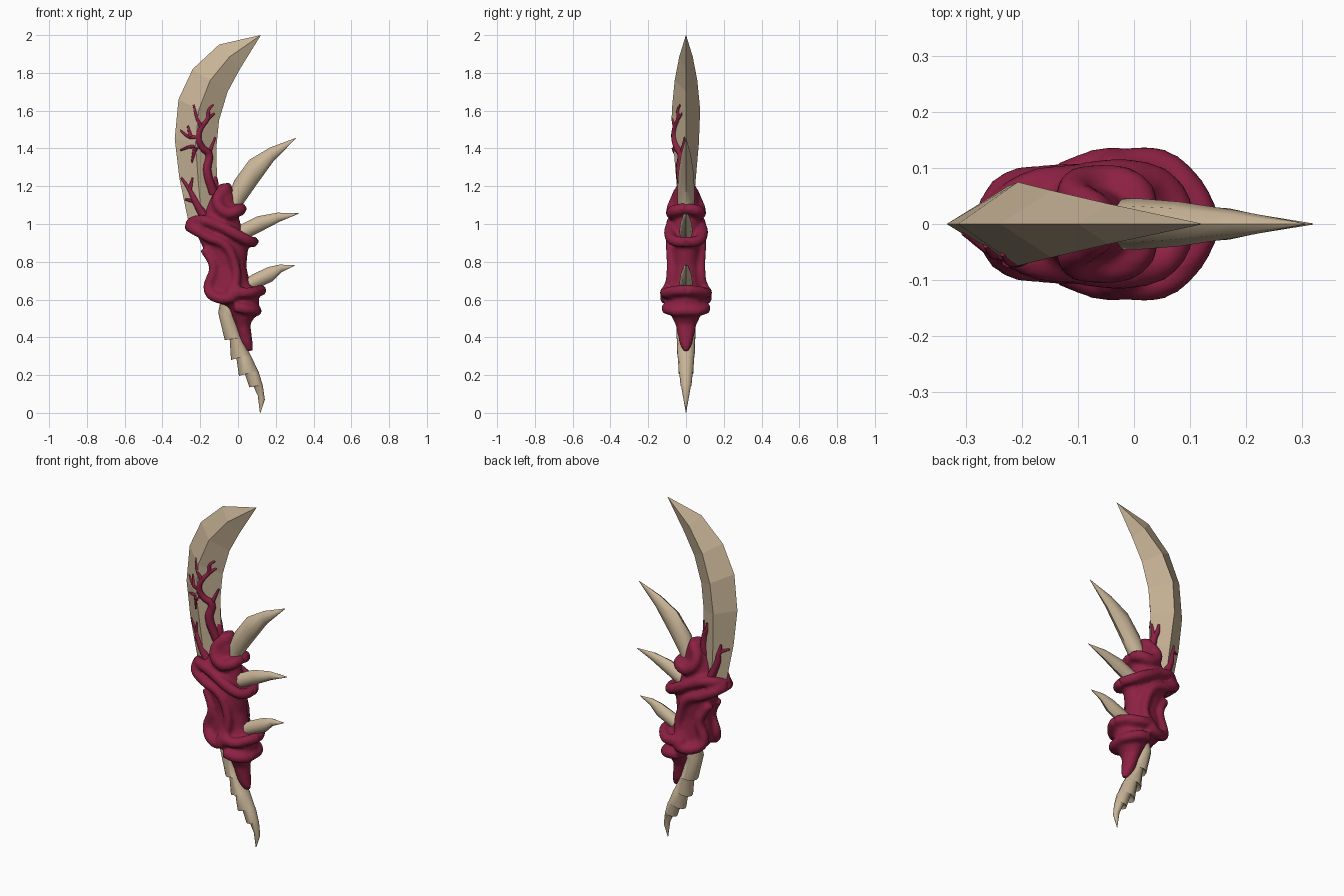
import bpy, bmesh, math
from mathutils import Vector
from mathutils.bvhtree import BVHTree

cube = bpy.data.objects.get("Cube")
if cube:
    bpy.data.objects.remove(cube, do_unlink=True)


def material(name, rgb):
    m = bpy.data.materials.new(name)
    m.use_nodes = True
    m.diffuse_color = (*rgb, 1)
    m.node_tree.nodes["Principled BSDF"].inputs["Base Color"].default_value = (*rgb, 1)
    return m


BONE = material("pale bone", (0.58, 0.46, 0.31))
FLESH = material("crimson flesh", (0.26, 0.015, 0.055))


def add_object(name, data, mat):
    ob = bpy.data.objects.new(name, data)
    bpy.context.scene.collection.objects.link(ob)
    data.materials.clear()
    data.materials.append(mat)
    return ob


def baked(ob):
    """Mesh of an object with its modifiers applied."""
    dg = bpy.context.evaluated_depsgraph_get()
    return bpy.data.meshes.new_from_object(ob.evaluated_get(dg))


def loft(name, rings, sides, mat, angle=None):
    """Skin of elliptical sections, each given by two outline points and a half depth."""
    bm = bmesh.new()
    loops = []
    for xl, zl, xr, zr, depth in rings:
        a, b = Vector((xl, 0, zl)), Vector((xr, 0, zr))
        mid, half = (a + b) / 2, (a - b) / 2
        turn = [math.tau * i / sides for i in range(sides)]
        loops.append([bm.verts.new(mid + half * math.cos(t) + Vector((0, depth * math.sin(t), 0)))
                      for t in turn])
    for p, q in zip(loops, loops[1:]):
        for i in range(sides):
            j = (i + 1) % sides
            bm.faces.new((p[i], p[j], q[j], q[i]))
    bm.faces.new(loops[0])
    bm.faces.new(loops[-1])
    bmesh.ops.recalc_face_normals(bm, faces=bm.faces)
    me = bpy.data.meshes.new(name)
    bm.to_mesh(me)
    bm.free()
    ob = add_object(name, me, mat)
    if angle:
        bpy.ops.object.select_all(action="DESELECT")
        ob.select_set(True)
        bpy.context.view_layer.objects.active = ob
        bpy.ops.object.shade_smooth_by_angle(angle=math.radians(angle))
    return ob


def tubes(name, paths, resolution):
    """Mesh of round strands through (x, y, z, radius) points."""
    cu = bpy.data.curves.new(name, "CURVE")
    cu.dimensions = "3D"
    cu.bevel_depth = 1
    cu.bevel_resolution = 2
    cu.resolution_u = resolution
    cu.use_fill_caps = True
    for path in paths:
        sp = cu.splines.new("BEZIER")
        sp.bezier_points.add(len(path) - 1)
        for bp, (x, y, z, r) in zip(sp.bezier_points, path):
            bp.co, bp.radius = (x, y, z), r
            bp.handle_left_type = bp.handle_right_type = "AUTO"
    ob = add_object(name + " curve", cu, FLESH)
    me = baked(ob)
    bpy.data.objects.remove(ob, do_unlink=True)
    return me


# Curved blade with a diamond section
blade = loft("blade", [
    (-.26, 1.0, -.12, 1.0, .035), (-.31, 1.24, -.11, 1.2, .05), (-.335, 1.45, -.115, 1.4, .068),
    (-.315, 1.66, -.10, 1.55, .075), (-.24, 1.82, -.055, 1.7, .06), (-.10, 1.95, .01, 1.82, .036),
    (.119, 2.0, .12, 1.998, .001)], 4, BONE)

# Three curved side spikes
spikes = {
    "upper_spike": [(-.06, 1.12, .0, 1.03, .045), (-.02, 1.23, .03, 1.11, .046), (.06, 1.34, .10, 1.21, .04),
                    (.17, 1.405, .19, 1.335, .025), (.306, 1.456, .307, 1.453, .001)],
    "middle_spike": [(-.04, .98, -.03, .89, .035), (.02, 1.0, .05, .925, .035), (.10, 1.04, .14, .97, .03),
                     (.21, 1.06, .22, 1.012, .018), (.32, 1.057, .32, 1.054, .001)],
    "lower_spike": [(.01, .69, .02, .62, .035), (.08, .735, .09, .655, .034), (.16, .772, .18, .695, .028),
                    (.22, .785, .23, .745, .016), (.30, .782, .30, .779, .001)],
}
for name, rings in spikes.items():
    loft(name, rings, 8, BONE, 50)

# Tapering tail with overlapping plates along one edge
loft("tail", [
    (-.08, .66, .02, .64, .045), (-.105, .53, -.015, .51, .05), (-.07, .385, .02, .40, .05),
    (-.045, .405, .025, .385, .048), (-.037, .28, .065, .31, .046), (-.01, .30, .07, .30, .043),
    (.005, .195, .105, .225, .039), (.032, .22, .11, .215, .036), (.06, .135, .13, .15, .029),
    (.078, .15, .132, .14, .026), (.105, .09, .142, .07, .015), (.116, 0, .12, .002, .001)], 12, BONE, 40)

# Fleshy grip: a core plus mirrored folds, fused into one smooth skin
grip = loft("grip", [
    (-.10, 1.21, -.04, 1.22, .04), (-.15, 1.13, -.01, 1.14, .062), (-.19, 1.04, .0, 1.05, .078),
    (-.23, .97, .03, .95, .08), (-.18, .86, .055, .87, .08), (-.15, .77, .045, .78, .075),
    (-.17, .65, .06, .70, .085), (-.14, .60, .11, .62, .10), (-.06, .56, .11, .54, .095),
    (-.015, .46, .065, .47, .055), (.005, .38, .08, .36, .035), (.03, .33, .08, .325, .015)], 20, FLESH)
folds = [
    # collar sweeping down the middle
    [(-.26, 0, .99, .032), (-.23, .06, .97, .03), (-.16, .08, .93, .028), (-.07, .085, .89, .025),
     (-.02, .08, .80, .025), (-.01, .085, .70, .025), (-.04, .105, .63, .032)],
    # upper collar
    [(-.26, 0, 1.0, .03), (-.20, .06, 1.02, .03), (-.10, .08, .99, .03), (.0, .085, .94, .032),
     (.06, .06, .91, .03), (.085, 0, .905, .03)],
    # shoulder
    [(-.065, .02, 1.19, .035), (-.11, .06, 1.12, .03), (-.06, .075, 1.06, .034), (.0, .06, 1.07, .034),
     (.02, 0, 1.085, .03)],
    # hollow's outer rim
    [(-.18, .04, .87, .025), (-.13, .06, .77, .025), (-.155, .06, .65, .03), (-.11, .09, .61, .03),
     (-.04, .11, .61, .03), (.01, .10, .66, .025)],
    # lower lobes
    [(-.01, .11, .64, .03), (.05, .105, .635, .03), (.10, .06, .645, .03), (.13, 0, .65, .03)],
    [(-.02, .10, .56, .028), (.04, .10, .55, .03), (.09, .06, .54, .028), (.10, 0, .54, .028)],
]
mirrored = [[(x, s * y, z, r) for x, y, z, r in f] for f in folds for s in (-1, 1)]
bm = bmesh.new()
bm.from_mesh(grip.data)
bm.from_mesh(tubes("folds", mirrored, 6))
bmesh.ops.recalc_face_normals(bm, faces=bm.faces)
bm.to_mesh(grip.data)
bm.free()
remesh = grip.modifiers.new("fuse", "REMESH")
remesh.mode = "VOXEL"
remesh.voxel_size = 0.011
soften = grip.modifiers.new("soften", "SMOOTH")
soften.factor = 0.5
soften.iterations = 5
skin = baked(grip)
grip.modifiers.clear()
grip.data = skin
skin.shade_smooth()

# Branching veins laid on both faces of the blade
bm = bmesh.new()
bm.from_mesh(blade.data)
tree = BVHTree.FromBMesh(bm)
bm.free()


def vein(points, side, thick, thin):
    path = []
    for i, (x, z) in enumerate(points):
        hit = tree.ray_cast(Vector((x, side, z)), Vector((0, -side, 0)))[0]
        r = thick + (thin - thick) * i / (len(points) - 1)
        path.append((x, hit.y if hit else 0, z, r))
    return path


front = [
    vein([(-.13, 1.16), (-.165, 1.29), (-.155, 1.37), (-.19, 1.405), (-.21, 1.46), (-.195, 1.51),
          (-.16, 1.56), (-.155, 1.605), (-.13, 1.63)], -1, .026, .006),
    vein([(-.18, 1.04), (-.225, 1.12), (-.255, 1.18), (-.30, 1.245)], -1, .024, .006)]
twigs = [
    [(-.195, 1.51), (-.22, 1.57), (-.235, 1.63)], [(-.16, 1.56), (-.125, 1.585)],
    [(-.21, 1.46), (-.255, 1.46), (-.305, 1.495)], [(-.19, 1.405), (-.245, 1.41), (-.305, 1.39)],
    [(-.225, 1.405), (-.245, 1.325)], [(-.155, 1.37), (-.14, 1.41), (-.12, 1.46)],
    [(-.225, 1.12), (-.28, 1.13)], [(-.255, 1.18), (-.24, 1.245)], [(-.25, 1.46), (-.265, 1.52)]]
front += [vein(t, -1, .013, .005) for t in twigs]
back = [
    vein([(-.12, 1.14), (-.13, 1.25), (-.15, 1.30), (-.155, 1.34)], 1, .026, .006),
    vein([(-.13, 1.25), (-.12, 1.34)], 1, .014, .005),
    vein([(-.19, 1.04), (-.23, 1.14), (-.24, 1.19), (-.29, 1.215)], 1, .024, .006),
    vein([(-.24, 1.19), (-.25, 1.24)], 1, .013, .005)]
for name, paths in (("front_veins", front), ("back_veins", back)):
    me = tubes(name, paths, 4)
    me.shade_smooth()
    add_object(name, me, FLESH)
